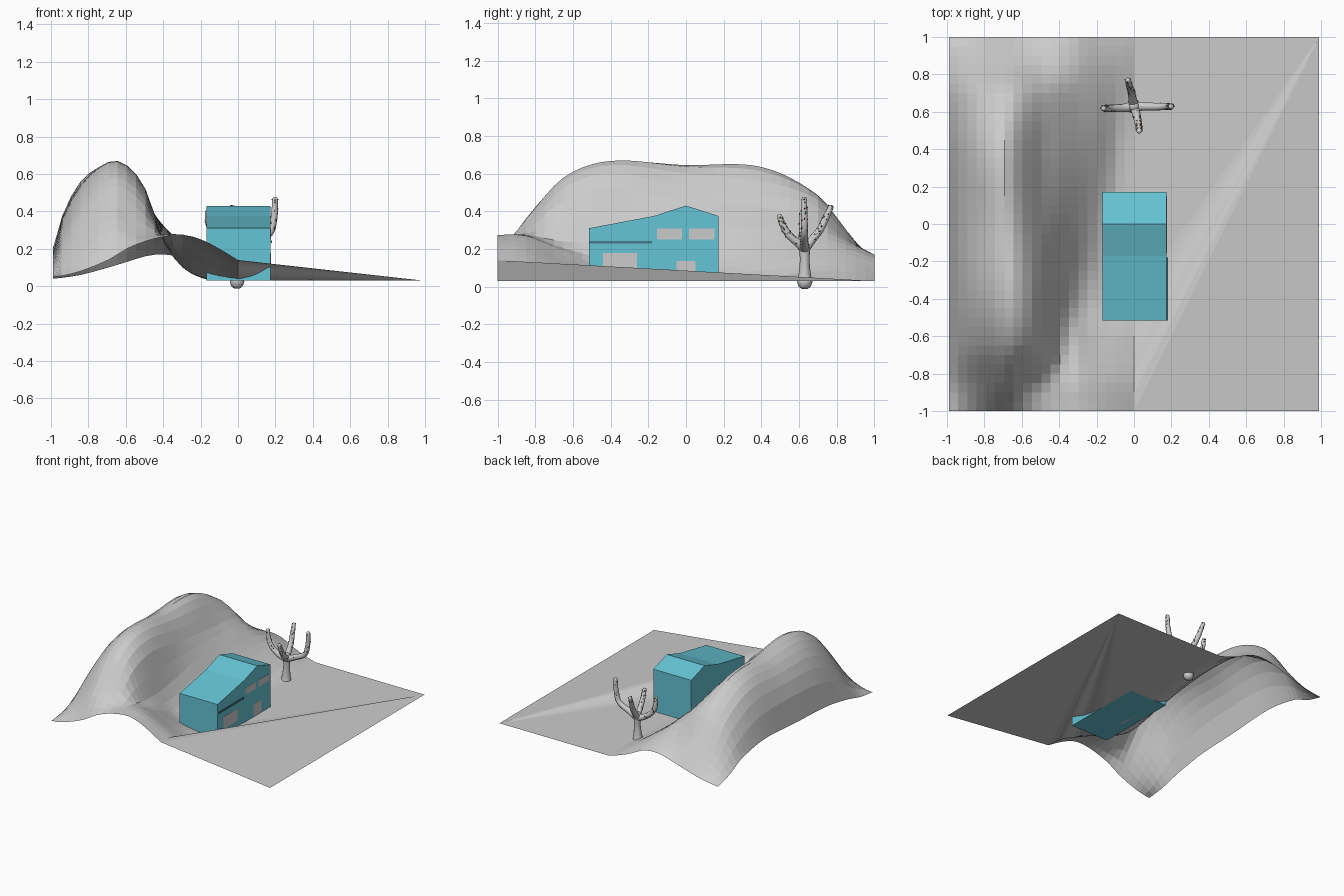
import bpy, bmesh, math, random
from mathutils import Vector

if "Cube" in bpy.data.objects:
    bpy.data.objects.remove(bpy.data.objects["Cube"])

random.seed(4)


def material(name, rgb):
    m = bpy.data.materials.new(name)
    m.diffuse_color = (*rgb, 1)
    m.use_nodes = True
    m.node_tree.nodes["Principled BSDF"].inputs["Base Color"].default_value = m.diffuse_color
    return m


def finish(bm, name, mat=None):
    bmesh.ops.recalc_face_normals(bm, faces=bm.faces)
    me = bpy.data.meshes.new(name)
    bm.to_mesh(me)
    bm.free()
    ob = bpy.data.objects.new(name, me)
    bpy.context.collection.objects.link(ob)
    if mat:
        me.materials.append(mat)
    return ob


def spline(ts, vs, t):
    """Cubic curve through values vs at positions ts."""
    n = len(ts)
    i = max(k for k in range(n - 1) if ts[k] <= t + 1e-9)

    def slope(k):
        a, b = max(k - 1, 0), min(k + 1, n - 1)
        return (vs[b] - vs[a]) / (ts[b] - ts[a])
    h = ts[i + 1] - ts[i]
    s = (t - ts[i]) / h
    return (vs[i] * (2*s**3 - 3*s*s + 1) + slope(i) * (h * (s**3 - 2*s*s + s))
            + vs[i+1] * (3*s*s - 2*s**3) + slope(i+1) * (h * (s**3 - s*s)))


# Hillside: cross-section heights at several depths, on a regular grid
XS = [-1, -.95, -.85, -.7, -.6, -.5, -.4, -.3, -.2, -.1, 0]
SECTIONS = {
    -1:   [.05, .055, .08, .14, .20, .24, .265, .275, .25, .20, .14],
    -.85: [.07, .12, .22, .36, .33, .29, .275, .27, .23, .18, .125],
    -.65: [.12, .25, .42, .57, .56, .46, .24, .19, .14, .10, .06],
    -.4:  [.16, .34, .53, .66, .645, .52, .24, .10, .05, .03, .03],
    0:    [.18, .37, .54, .645, .60, .46, .31, .17, .07, .03, .03],
    .4:   [.20, .36, .55, .635, .56, .42, .32, .22, .13, .05, .03],
    .7:   [.15, .25, .40, .485, .46, .38, .30, .22, .15, .08, .03],
    .85:  [.08, .13, .22, .30, .29, .26, .24, .20, .14, .08, .03],
    1:    [.04, .045, .06, .10, .13, .16, .17, .15, .10, .06, .03],
}
NX, NY = 20, 40
bm = bmesh.new()
rows = []
for j in range(NY + 1):
    y = -1 + 2 * j / NY
    row = []
    for i in range(NX + 1):
        x = -1 + i / NX
        col = [spline(XS, z, x) for z in SECTIONS.values()]
        row.append(bm.verts.new((x * .99, y, max(.03, spline(list(SECTIONS), col, y)))))
    rows.append(row)
for j in range(NY):
    for i in range(NX):
        bm.faces.new((rows[j][i], rows[j][i+1], rows[j+1][i+1], rows[j+1][i]))
# Flat yard: triangles fanning from the far corner to the hill's edge
near = bm.verts.new((.99, -1, .03))
far = bm.verts.new((.99, 1, .03))
bm.faces.new((rows[0][NX], near, far))
for j in range(NY):
    bm.faces.new((rows[j][NX], far, rows[j+1][NX]))
finish(bm, "ground")


# House: side profile extruded across x
def box(name, x0, x1, y0, y1, z0, z1, mat=None):
    bm = bmesh.new()
    bmesh.ops.create_cube(bm, size=1)
    for v in bm.verts:
        v.co = ((x0, x1)[v.co.x > 0], (y0, y1)[v.co.y > 0], (z0, z1)[v.co.z > 0])
    return finish(bm, name, mat)


blue = material("blue_wall", (.13, .55, .66))
dark = material("dark_trim", (.06, .2, .24))
profile = [(-.515, .03), (-.515, .31), (-.17, .375), (0, .43), (.172, .375), (.172, .03)]
bm = bmesh.new()
face = bm.faces.new([bm.verts.new((-.168, y, z)) for y, z in profile])
ext = bmesh.ops.extrude_face_region(bm, geom=[face])
for v in ext["geom"]:
    if isinstance(v, bmesh.types.BMVert):
        v.co.x = .175
finish(bm, "house", blue)
for name, y0, y1, z0, z1 in [("upper_window_front", -.155, -.02, .25, .308),
                             ("upper_window_back", .015, .15, .25, .308),
                             ("lower_window", -.44, -.26, .08, .178),
                             ("door", -.05, .05, .03, .135)]:
    box(name, .172, .1765, y0, y1, z0, z1)
box("ledge", .17, .181, -.515, -.18, .23, .243, dark)


# Cactus: tapered, bumpy tubes with rounded ends
def tube(bm, pts, radii, steps=18, sides=10):
    ts = list(range(len(pts)))
    pts = [Vector(p) for p in pts]
    rings, path = [], []
    for k in range(steps + 1):
        t = (len(pts) - 1) * k / steps
        path.append((spline(ts, pts, t), spline(ts, radii, t)))
    for k, (p, r) in enumerate(path):
        d = (path[min(k+1, steps)][0] - path[max(k-1, 0)][0]).normalized()
        u = d.cross(Vector((.3, .9, .1))).normalized() if abs(d.y) < .8 else d.cross(Vector((1, 0, 0))).normalized()
        if rings:
            u = (last - d * last.dot(d)).normalized()
        last = u
        w = d.cross(u)
        # extra shrinking rings round off each end
        caps = [(0, 1)]
        if k == 0:
            caps = [(-.9, .4), (-.6, .8), (0, 1)]
        elif k == steps:
            caps = [(0, 1), (.6, .8), (.9, .4)]
        for off, s in caps:
            rings.append([bm.verts.new(p + d * off * r + (u * math.cos(a) + w * math.sin(a)) * r * s)
                          for a in (2 * math.pi * q / sides for q in range(sides))])
    for a, b in zip(rings, rings[1:]):
        for q in range(sides):
            bm.faces.new((a[q], a[(q+1) % sides], b[(q+1) % sides], b[q]))
    bm.faces.new(rings[0])
    bm.faces.new(rings[-1])
    return path


bm = bmesh.new()
tube(bm, [(-.005, .63, .025), (-.003, .63, .07), (0, .63, .14), (0, .63, .22)],
     [.041, .032, .026, .03])
arms = [
    [(0, .63, .2), (.08, .628, .235), (.165, .628, .28), (.192, .628, .36), (.198, .628, .463)],
    [(0, .63, .2), (-.06, .62, .22), (-.125, .618, .27), (-.155, .618, .33), (-.163, .618, .395)],
    [(0, .63, .2), (-.008, .67, .25), (-.015, .71, .3), (-.025, .74, .36), (-.032, .768, .42)],
    [(0, .63, .2), (.012, .59, .235), (.022, .545, .275), (.026, .515, .325), (.028, .497, .37)],
]
paths = [tube(bm, a, [.027, .022, .02, .018, .015]) for a in arms]
cactus = finish(bm, "cactus")
for p in cactus.data.polygons:
    p.use_smooth = True

# Buds: small knobs scattered along the arms
for name, rgb in [("red_buds", (.35, .03, .03)), ("green_buds", (.2, .4, .12)), ("dark_buds", (.1, .1, .1))]:
    bm = bmesh.new()
    for path in paths:
        for p, r in path[5:]:
            d = Vector((random.uniform(-1, 1), random.uniform(-1, 1), random.uniform(-.4, .6))).normalized()
            ball = bmesh.ops.create_icosphere(bm, subdivisions=1, radius=.0045)
            bmesh.ops.translate(bm, verts=ball["verts"], vec=p + d * r)
    finish(bm, name, material(name, rgb))
